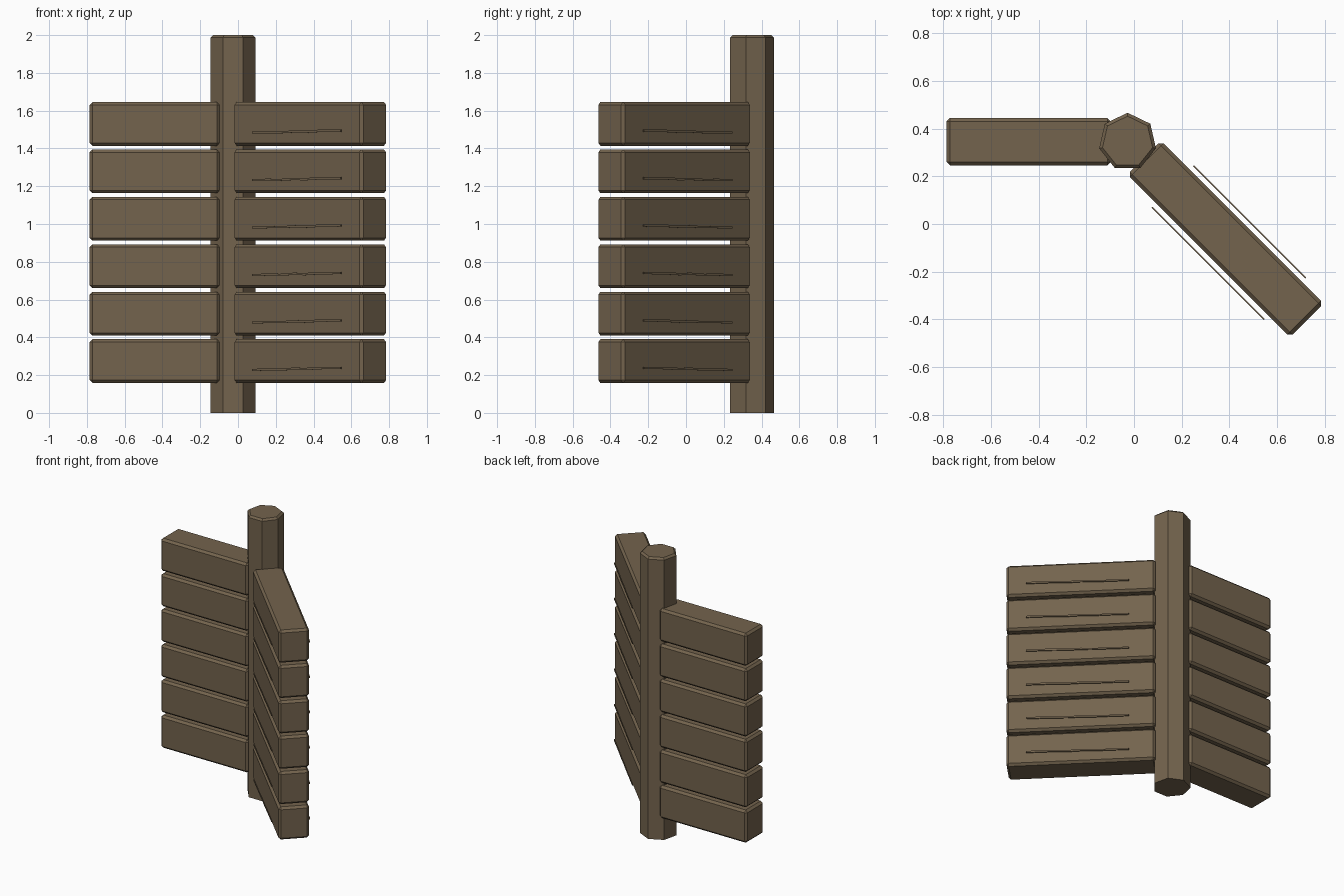
import bpy, bmesh, math
from mathutils import Matrix, Vector

if "Cube" in bpy.data.objects:
    bpy.data.objects.remove(bpy.data.objects["Cube"])


def material(name, rgb):
    m = bpy.data.materials.new(name)
    m.diffuse_color = (*rgb, 1)
    m.use_nodes = True
    m.node_tree.nodes["Principled BSDF"].inputs["Base Color"].default_value = m.diffuse_color
    return m


WOOD = material("weathered_brown_wood", (0.173, 0.126, 0.075))


def finish(bm, name, mat, matrix=Matrix()):
    bmesh.ops.recalc_face_normals(bm, faces=bm.faces)
    me = bpy.data.meshes.new(name)
    bm.to_mesh(me)
    bm.free()
    me.materials.append(mat)
    ob = bpy.data.objects.new(name, me)
    ob.matrix_world = matrix
    bpy.context.collection.objects.link(ob)
    return ob


def prism(bm, bottom, top):
    """Closed solid between two matching outlines."""
    a = [bm.verts.new(p) for p in bottom]
    b = [bm.verts.new(p) for p in top]
    n = len(a)
    for i in range(n):
        j = (i + 1) % n
        bm.faces.new((a[i], a[j], b[j], b[i]))
    bm.faces.new(a[::-1])
    return bm.faces.new(b)


def plank(name, size, matrix):
    bm = bmesh.new()
    bmesh.ops.create_cube(bm, size=1)
    bmesh.ops.scale(bm, vec=size, verts=bm.verts)
    bmesh.ops.bevel(bm, geom=bm.edges[:], offset=0.015, segments=1,
                    affect='EDGES')
    finish(bm, name, WOOD, matrix)


# Seven-sided post with a chamfered top
bm = bmesh.new()
R = 0.122
ring = [(R * math.sin(2 * math.pi * i / 7), R * math.cos(2 * math.pi * i / 7))
        for i in range(7)]
cap = prism(bm, [(x, y, 0) for x, y in ring], [(x, y, 2) for x, y in ring])
bmesh.ops.bevel(bm, geom=list(cap.edges), offset=0.013, segments=1,
                affect='EDGES')
finish(bm, "post", WOOD, Matrix.Translation((-0.027, 0.344, 0)))

# Jagged crack outline: along the plank, then height
T = [-0.312, -0.20, -0.10, 0.0, 0.08, 0.20, 0.353]
UP = [-0.041, -0.039, -0.040, -0.034, -0.036, -0.030, -0.030]
LOW = [-0.052, -0.050, -0.050, -0.046, -0.048, -0.043, -0.042]
OUTLINE = list(zip(T, LOW)) + list(zip(T, UP))[::-1]

for i in range(6):
    z = 0.274 + 0.2512 * i
    # Straight wing plank
    plank(f"left_plank_{i + 1}", (0.688, 0.200, 0.232),
          Matrix.Translation((-0.441, 0.345, z)))
    # Angled wing plank
    mat = (Matrix.Translation((0.383, -0.063, z))
           @ Matrix.Rotation(-math.pi / 4, 4, 'Z'))
    plank(f"right_plank_{i + 1}", (0.963, 0.200, 0.232), mat)
    # Crack slivers standing just off both faces of the angled plank
    bm = bmesh.new()
    for s in (-1, 1):
        prism(bm, [(t, s * 0.120, h) for t, h in OUTLINE],
              [(t, s * 0.126, h) for t, h in OUTLINE])
    finish(bm, f"crack_{i + 1}", WOOD, mat)
